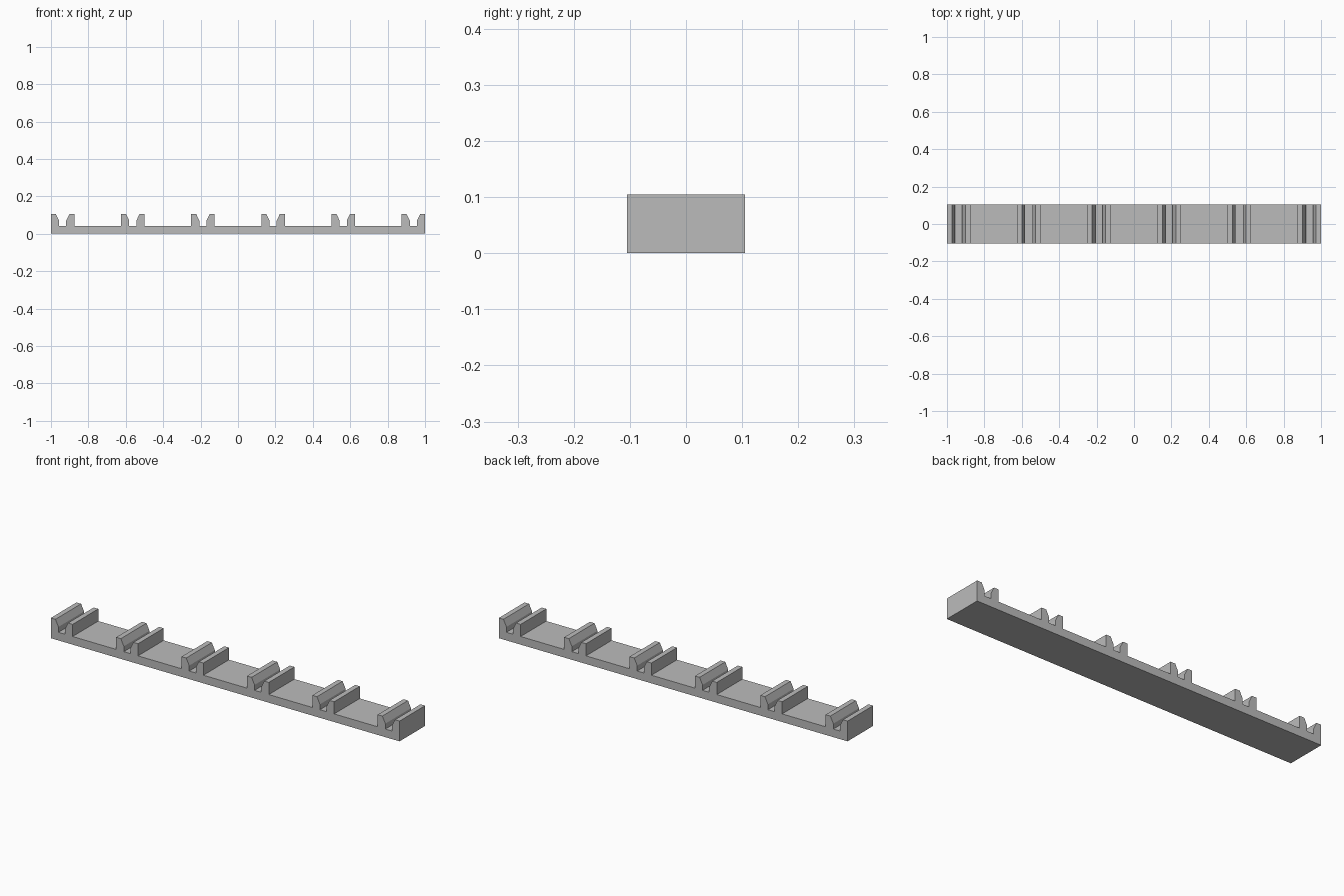
import bpy
import bmesh

if "Cube" in bpy.data.objects:
    bpy.data.objects.remove(bpy.data.objects["Cube"], do_unlink=True)

grey = bpy.data.materials.new("plain grey")
grey.use_nodes = True
colour = (0.5, 0.5, 0.5, 1)
grey.diffuse_color = colour
grey.node_tree.nodes["Principled BSDF"].inputs["Base Color"].default_value = colour

CLIPS, PITCH, HALF = 6, 0.375, 0.0625
BASE, TOP, DEPTH = 0.042, 0.105, 0.21

# One jaw, from its outer foot to its inner foot: (distance from clip centre, height)
jaw = [(HALF, BASE), (HALF, TOP), (0.036, TOP), (0.019, 0.07), (0.019, BASE)]

# Strip outline: flat bar with a pair of bevelled jaws at each clip
outline = [(-1, 0)]
for i in range(CLIPS):
    centre = (i - (CLIPS - 1) / 2) * PITCH
    outline += [(centre - d, z) for d, z in jaw]
    outline += [(centre + d, z) for d, z in reversed(jaw)]
outline.append((1, 0))
# The end jaws rise flush with the bar ends
outline = [p for p in outline if not (abs(p[0]) == 1 and p[1] == BASE)]

# Extrude the outline through the depth
bm = bmesh.new()
face = bm.faces.new([bm.verts.new((x, -DEPTH / 2, z)) for x, z in outline])
extruded = bmesh.ops.extrude_face_region(bm, geom=[face], use_keep_orig=True)
verts = [g for g in extruded["geom"] if isinstance(g, bmesh.types.BMVert)]
bmesh.ops.translate(bm, verts=verts, vec=(0, DEPTH, 0))
bmesh.ops.recalc_face_normals(bm, faces=bm.faces)
mesh = bpy.data.meshes.new("clip_strip")
bm.to_mesh(mesh)
bm.free()
mesh.materials.append(grey)
strip = bpy.data.objects.new("clip_strip", mesh)
bpy.context.collection.objects.link(strip)
